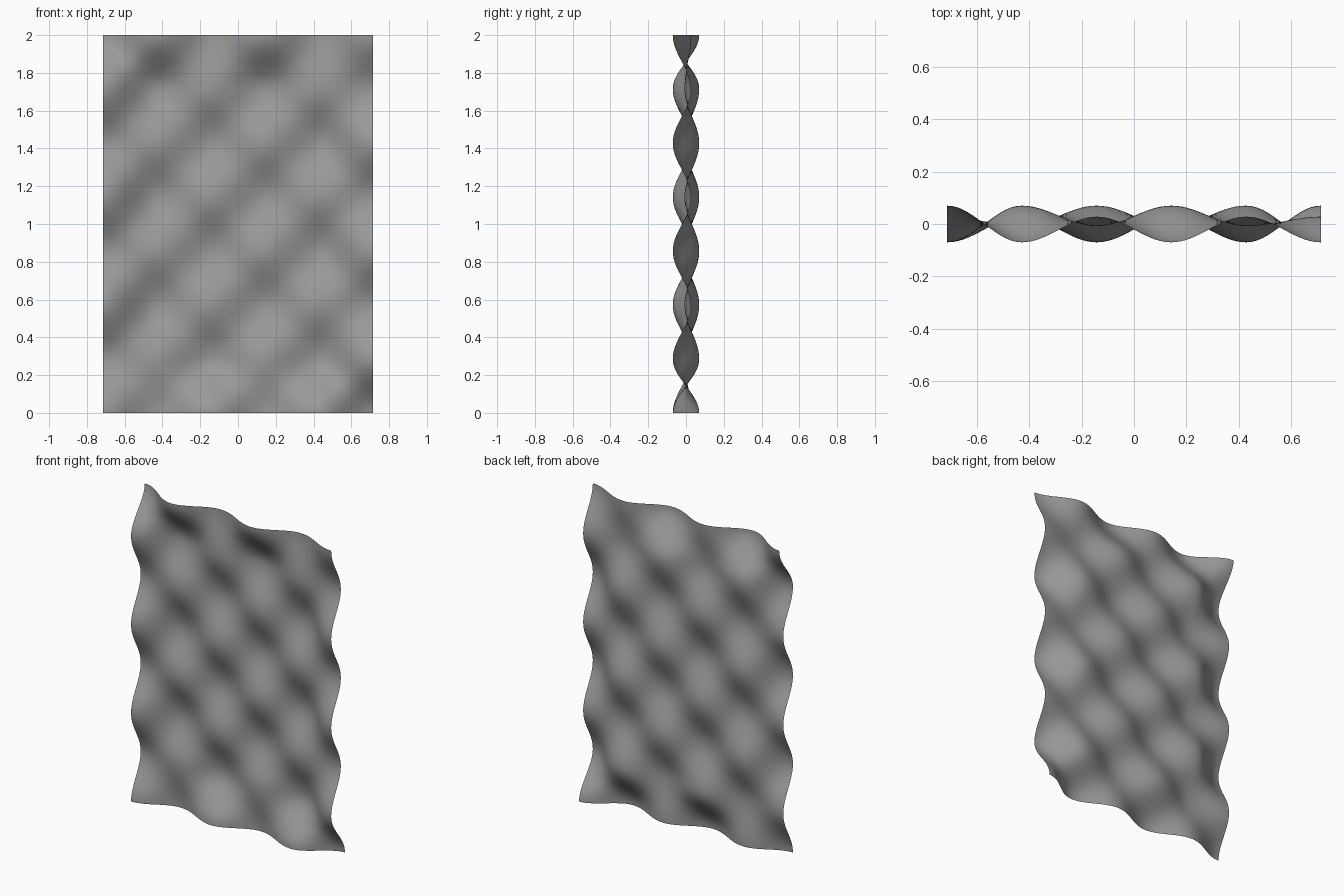
import bpy, bmesh
from math import cos, pi

if "Cube" in bpy.data.objects:
    bpy.data.objects.remove(bpy.data.objects["Cube"])

COLS, ROWS, N = 5, 7, 14      # tiles across, tiles up, divisions per tile
T = 2 / ROWS                  # tile size
A = 0.07                      # wave height


def node(i, j):
    # depth of a tile corner: alternates back and forth, rim leans to the front
    back = (i + j) % 2 == 1
    if (i, j) in ((0, ROWS), (COLS, 0)):
        return A
    if i in (0, COLS) or j in (0, ROWS):
        return 0.028 if back else -A
    return A if back else -0.008


def ease(t):
    return (1 - cos(pi * t)) / 2


def make_tile(bm, i, j):
    def point(a, b):
        u, v = ease(a / N), ease(b / N)
        low = node(i, j) * (1 - u) + node(i + 1, j) * u
        high = node(i, j + 1) * (1 - u) + node(i + 1, j + 1) * u
        return ((i + a / N - COLS / 2) * T, low * (1 - v) + high * v, (j + b / N) * T)
    g = [[bm.verts.new(point(a, b)) for b in range(N + 1)] for a in range(N + 1)]
    for a in range(N):
        for b in range(N):
            f = bm.faces.new((g[a][b], g[a + 1][b], g[a + 1][b + 1], g[a][b + 1]))
            f.smooth = True


# wavy panel of tiles
bm = bmesh.new()
for i in range(COLS):
    for j in range(ROWS):
        make_tile(bm, i, j)
bmesh.ops.remove_doubles(bm, verts=bm.verts, dist=1e-4)
me = bpy.data.meshes.new("wavy_panel")
bm.to_mesh(me)
bm.free()
panel = bpy.data.objects.new("wavy_panel", me)
bpy.context.collection.objects.link(panel)

# dark grey finish
mat = bpy.data.materials.new("dark_grey")
mat.diffuse_color = (0.32, 0.32, 0.32, 1)
mat.use_nodes = True
mat.node_tree.nodes["Principled BSDF"].inputs["Base Color"].default_value = mat.diffuse_color
me.materials.append(mat)
